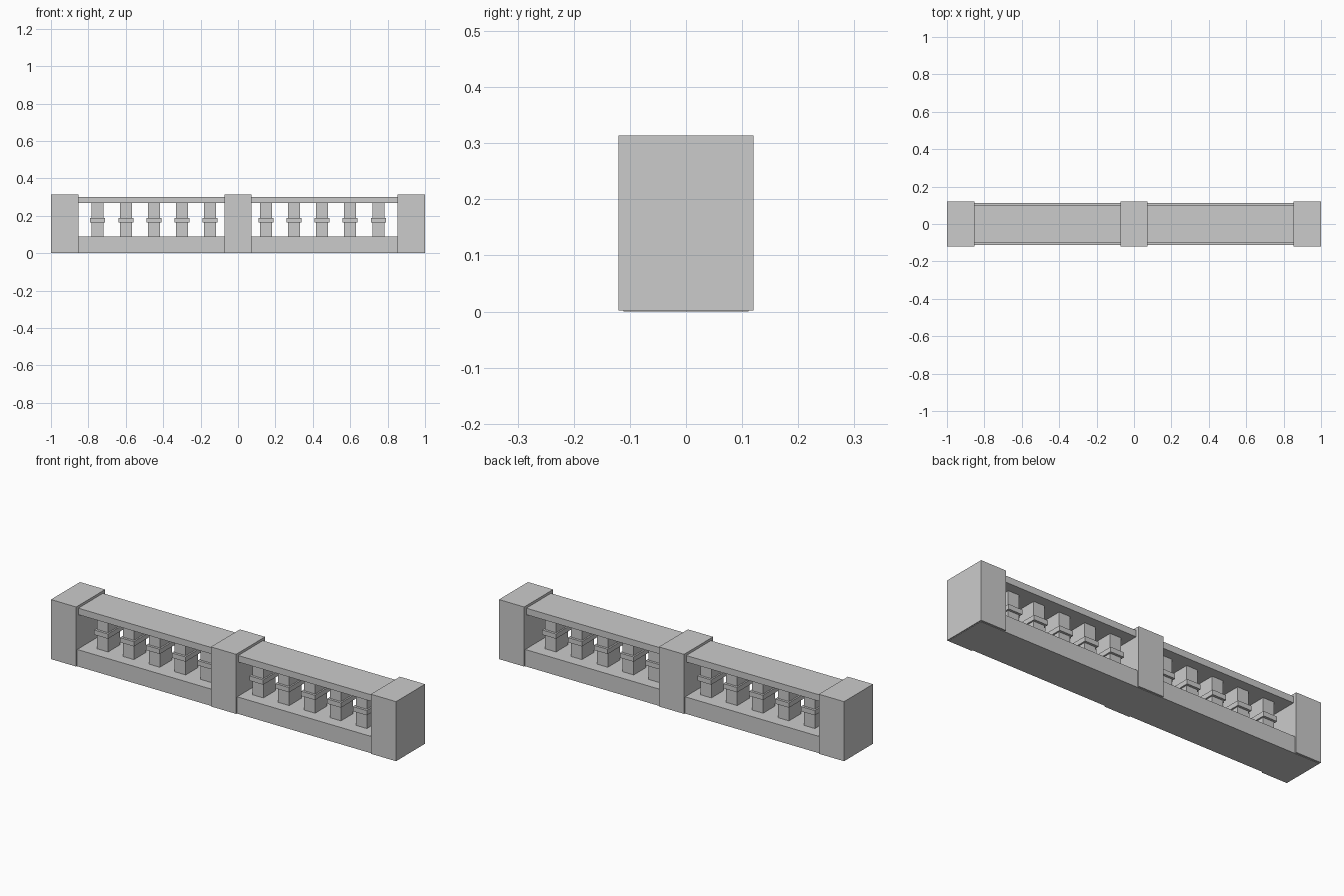
import bpy

if "Cube" in bpy.data.objects:
    bpy.data.objects.remove(bpy.data.objects["Cube"])


def box(name, x, width, depth, z0, z1):
    bpy.ops.mesh.primitive_cube_add(size=1, location=(x, 0, (z0 + z1) / 2))
    ob = bpy.context.object
    ob.name = name
    ob.scale = (width, depth, z1 - z0)
    bpy.ops.object.transform_apply(location=False, rotation=False, scale=True)
    return ob


# Three square posts
for name, x in (("left_post", -0.927), ("middle_post", 0), ("right_post", 0.927)):
    box(name, x, 0.146, 0.24, 0.002, 0.314)

# Plinth and handrail run between the posts
box("plinth", 0, 1.99, 0.222, 0, 0.088)
box("handrail", 0, 1.9, 0.204, 0.267, 0.301)

# Five balusters per bay, each with a wider collar
for side in (-1, 1):
    for i in range(1, 6):
        x = side * 0.15 * i
        box("baluster", x, 0.064, 0.10, 0.08, 0.275)
        box("baluster_collar", x, 0.08, 0.125, 0.164, 0.189)
